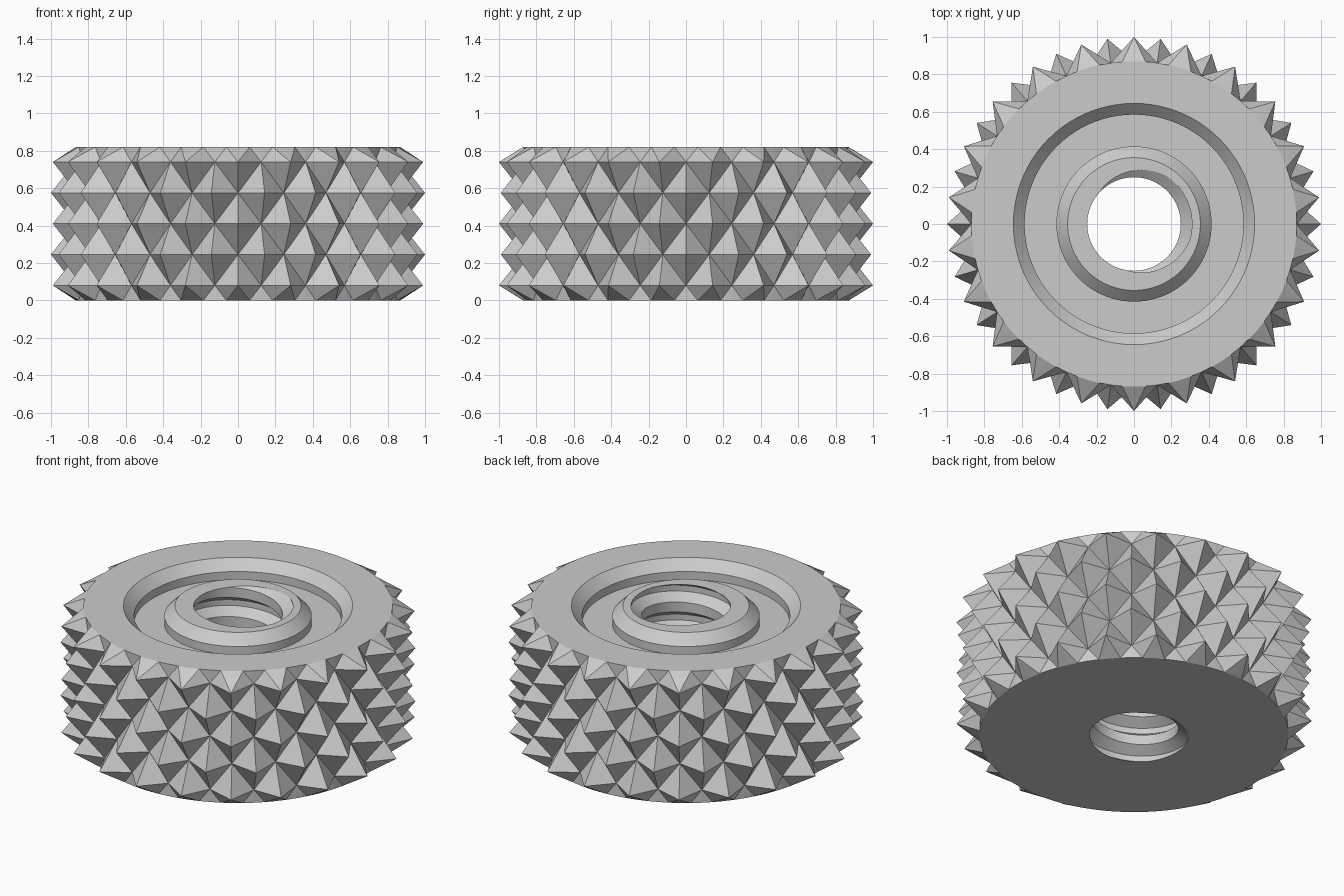
import bpy, bmesh
from math import cos, sin, radians, tau

cube = bpy.data.objects.get("Cube")
if cube:
    bpy.data.objects.remove(cube, do_unlink=True)

COLS = 88              # columns around the nut, four to each knurl point
HEIGHT = 0.82
RIM, TIP = 0.87, 1.0   # valley and point radius of the knurl
CREST, ROOT, PITCH = 0.25, 0.31, 0.18
GROOVE = radians(20)   # direction in which the thread groove meets the top

bm = bmesh.new()


def point(col, r, z):
    a = tau * col / COLS
    return bm.verts.new((r * cos(a), r * sin(a), z))


def face(*corners):
    bm.faces.new([point(*c) for c in corners])


def sweep(row_a, row_b):
    """Bridge two rows, each a function of the column giving (r, z)."""
    for c in range(COLS):
        face((c, *row_a(c)), (c + 1, *row_a(c + 1)),
             (c + 1, *row_b(c + 1)), (c, *row_b(c)))


def ring(r, z):
    return lambda c: (r, z)


def bore_radius(c, z):
    u = (z - HEIGHT) / PITCH - (tau * c / COLS - GROOVE) / tau
    d = abs(u - round(u))
    t = min(max((d - 0.1) / 0.23, 0), 1)
    return ROOT + (CREST - ROOT) * t


def bore_edge(z):
    return lambda c: (bore_radius(c, z), z)


def thread_row(turn):
    """One helical line of the thread, clipped to the ends of the bore."""
    def row(c):
        z = HEIGHT + PITCH * (turn + (tau * c / COLS - GROOVE) / tau)
        z = min(max(z, 0), HEIGHT)
        return bore_radius(c, z), z
    return row


# Top face with chamfered recess and raised hub
profile = [(RIM, HEIGHT), (0.645, HEIGHT), (0.585, 0.76), (0.585, 0.71),
           (0.415, 0.71), (0.415, 0.76), (0.355, HEIGHT)]
for a, b in zip(profile, profile[1:]):
    sweep(ring(*a), ring(*b))
sweep(ring(*profile[-1]), bore_edge(HEIGHT))

# Flat underside
sweep(ring(RIM, 0), bore_edge(0))

# Threaded bore
turns = [k + u for k in range(-7, 3) for u in (-0.33, -0.1, 0.1, 0.33)]
for a, b in zip(turns, turns[1:]):
    sweep(thread_row(a), thread_row(b))

# Knurl: staggered rows of four-sided points
rows = [0.08 + 0.165 * j for j in range(5)]


def knurl(c, j):
    is_tip = (c // 2 + j) % 2 == 1
    return (c, TIP if is_tip else RIM, rows[j])


for c in range(0, COLS, 2):
    for j in range(4):
        a, b = knurl(c, j), knurl(c + 2, j)
        d, e = knurl(c, j + 1), knurl(c + 2, j + 1)
        if a[1] == TIP:
            face(a, b, d)
            face(b, e, d)
        else:
            face(a, b, e)
            face(a, e, d)
    # Clipped half rows joining the knurl to the flat ends
    for j, z in ((0, 0), (4, HEIGHT)):
        a, b = knurl(c, j), knurl(c + 2, j)
        left, mid, right = [(c + i, RIM, z) for i in range(3)]
        face(a, mid, left)
        face(a, b, mid)
        face(b, right, mid)

bmesh.ops.remove_doubles(bm, verts=bm.verts, dist=1e-5)
bmesh.ops.recalc_face_normals(bm, faces=bm.faces)
mesh = bpy.data.meshes.new("knurled_nut")
bm.to_mesh(mesh)
bm.free()

nut = bpy.data.objects.new("knurled_nut", mesh)
bpy.context.collection.objects.link(nut)

# Grey metal
grey = bpy.data.materials.new("light_grey_metal")
grey.use_nodes = True
color = (0.6, 0.6, 0.6, 1)
grey.diffuse_color = color
grey.node_tree.nodes["Principled BSDF"].inputs["Base Color"].default_value = color
mesh.materials.append(grey)

# Smooth round surfaces, flat knurl facets
bpy.ops.object.select_all(action='DESELECT')
nut.select_set(True)
bpy.context.view_layer.objects.active = nut
bpy.ops.object.shade_smooth_by_angle(angle=radians(30))
for f in mesh.polygons:
    if min(mesh.vertices[v].co.xy.length for v in f.vertices) > RIM - 0.01:
        f.use_smooth = False
